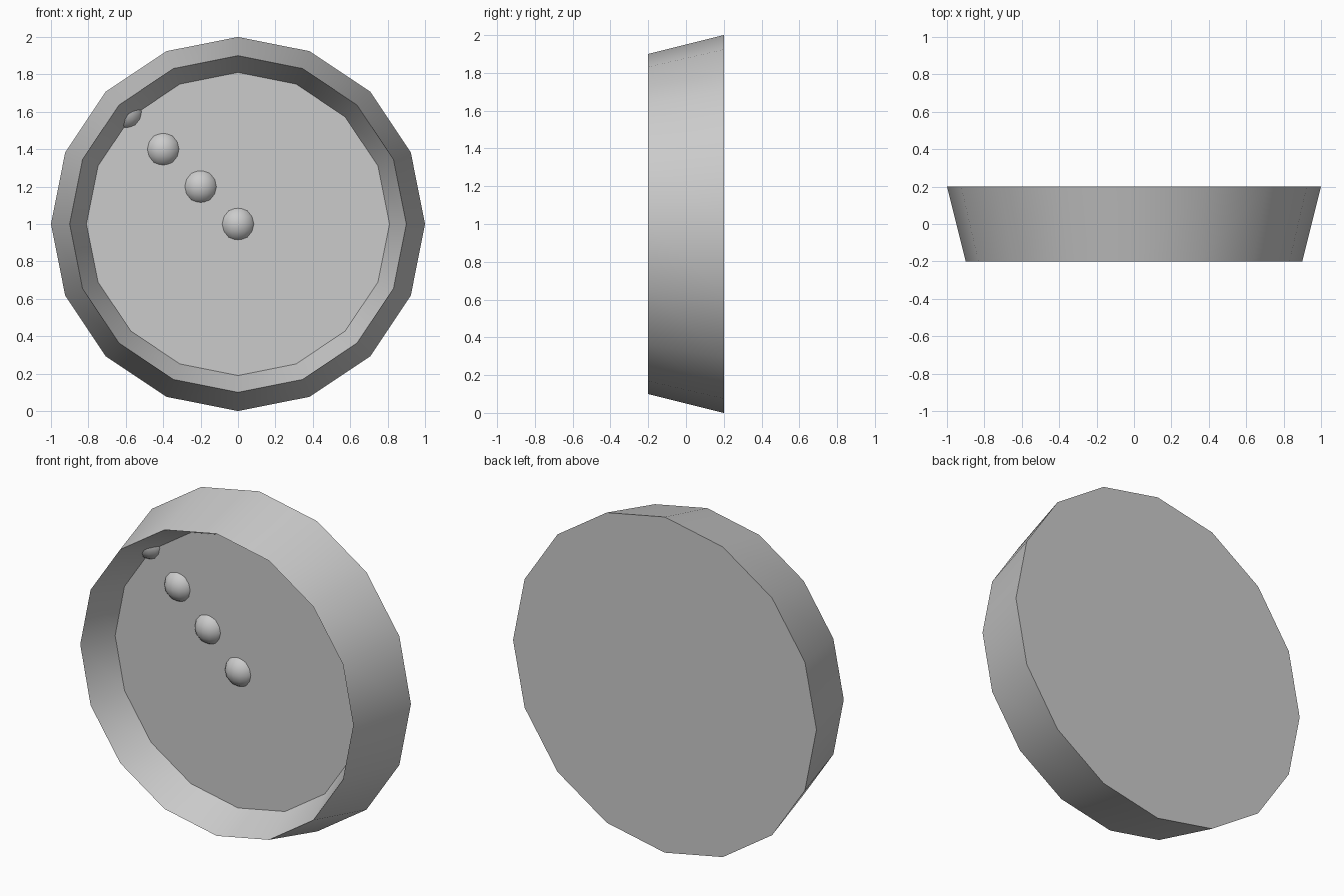
import bpy
import bmesh
import math
from mathutils import Matrix

cube = bpy.data.objects.get("Cube")
if cube:
    bpy.data.objects.remove(cube, do_unlink=True)

SIDES = 16
CENTRE_Z = 1.0

grey = bpy.data.materials.new("light_grey")
grey.use_nodes = True
colour = (0.6, 0.6, 0.6, 1)
grey.diffuse_color = colour
grey.node_tree.nodes["Principled BSDF"].inputs["Base Color"].default_value = colour


def finish(bm, name):
    """Turn a bmesh into a smooth-shaded object with sharp edges kept."""
    bmesh.ops.recalc_face_normals(bm, faces=bm.faces)
    mesh = bpy.data.meshes.new(name)
    bm.to_mesh(mesh)
    bm.free()
    mesh.materials.append(grey)
    obj = bpy.data.objects.new(name, mesh)
    bpy.context.collection.objects.link(obj)
    bpy.ops.object.select_all(action='DESELECT')
    obj.select_set(True)
    bpy.context.view_layer.objects.active = obj
    bpy.ops.object.shade_smooth_by_angle(angle=math.radians(30))
    return obj


# Dish: back face, flared outer wall, thin rim, inner wall, recessed floor
bm = bmesh.new()
rings = []
for radius, y in [(1.0, 0.2), (0.9, -0.2), (0.81, 0.0)]:
    ring = []
    for i in range(SIDES):
        a = math.tau * i / SIDES
        ring.append(bm.verts.new((radius * math.cos(a), y,
                                  CENTRE_Z + radius * math.sin(a))))
    rings.append(ring)
for lower, upper in zip(rings, rings[1:]):
    for i in range(SIDES):
        j = (i + 1) % SIDES
        bm.faces.new((lower[i], lower[j], upper[j], upper[i]))
bm.faces.new(rings[0])
bm.faces.new(rings[-1])
finish(bm, "dish")

# Studs: a diagonal row of half-sunk balls from the centre to the upper corner
for n in range(4):
    bm = bmesh.new()
    place = Matrix.Translation((-0.2 * n, 0.05, CENTRE_Z + 0.2 * n))
    bmesh.ops.create_uvsphere(bm, u_segments=16, v_segments=8,
                              radius=0.1, matrix=place)
    finish(bm, f"stud_{n + 1}")
